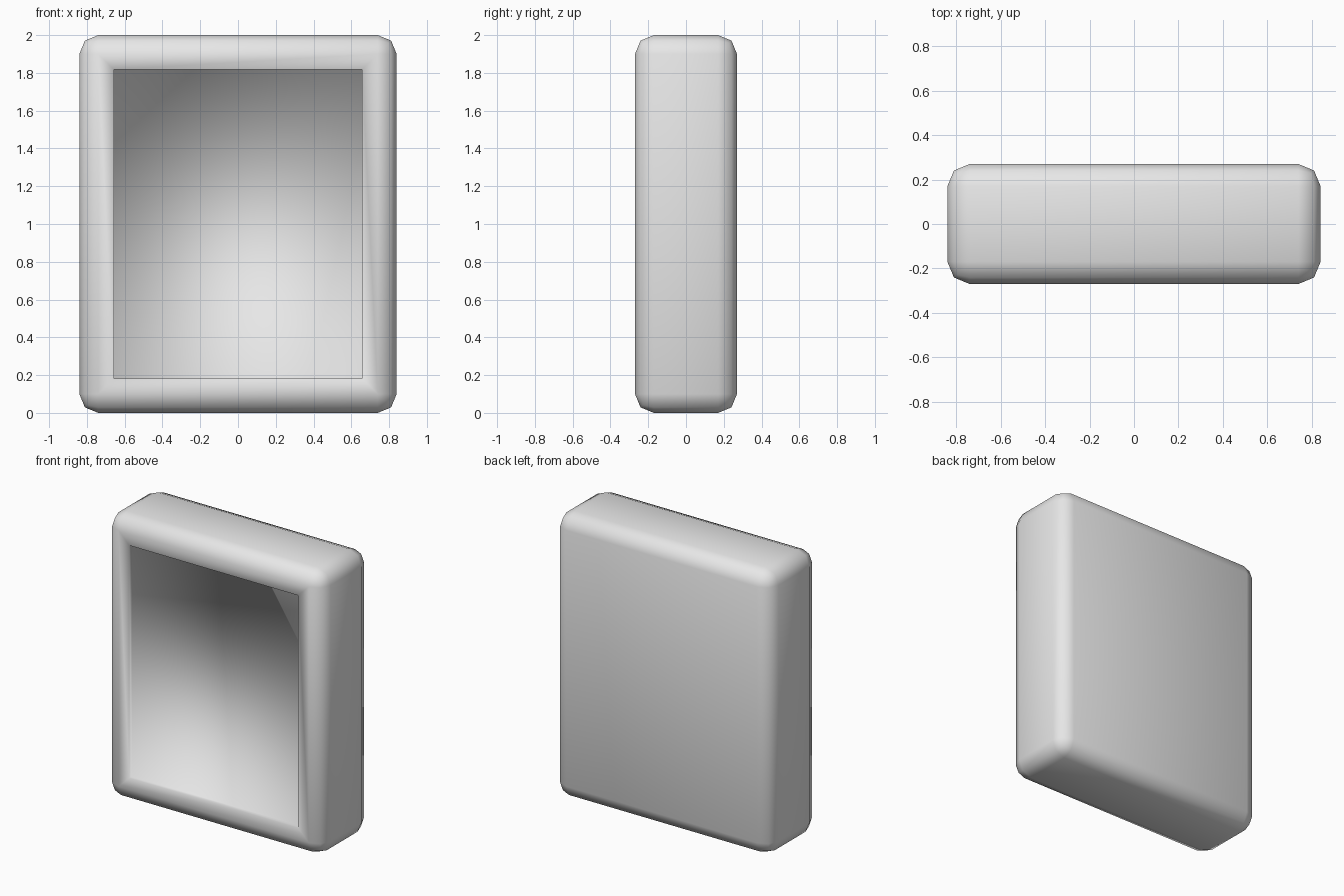
import bpy
import bmesh
from mathutils import Vector

if "Cube" in bpy.data.objects:
    bpy.data.objects.remove(bpy.data.objects["Cube"])

W, D, H = 1.68, 0.54, 2.0      # outer size
BEVEL = 0.1
BORDER = 0.117                 # flat rim around the recess
DEPTH = 0.03                   # recess depth

grey = bpy.data.materials.new("light grey")
grey.diffuse_color = (0.8, 0.8, 0.8, 1.0)
grey.use_nodes = True
grey.node_tree.nodes["Principled BSDF"].inputs["Base Color"].default_value = grey.diffuse_color

# Rounded slab body
bm = bmesh.new()
bmesh.ops.create_cube(bm, size=1.0)
bmesh.ops.scale(bm, vec=(W, D, H), verts=bm.verts)
bmesh.ops.translate(bm, vec=(0, 0, H / 2), verts=bm.verts)
bmesh.ops.bevel(bm, geom=bm.edges[:], offset=BEVEL, offset_type='OFFSET',
                segments=2, profile=0.5, affect='EDGES', clamp_overlap=True)
bm.normal_update()

# Shallow recessed panel in the front face
front = max(bm.faces, key=lambda f: -f.normal.y * f.calc_area())
bmesh.ops.inset_region(bm, faces=[front], thickness=BORDER)
bmesh.ops.inset_region(bm, faces=[front], thickness=0.0005)
bmesh.ops.translate(bm, vec=Vector((0, DEPTH, 0)), verts=front.verts[:])
bmesh.ops.recalc_face_normals(bm, faces=bm.faces)

# Smooth shading over the whole body
for f in bm.faces:
    f.smooth = True

mesh = bpy.data.meshes.new("framed_slab")
bm.to_mesh(mesh)
bm.free()
mesh.materials.append(grey)
slab = bpy.data.objects.new("framed_slab", mesh)
bpy.context.collection.objects.link(slab)
